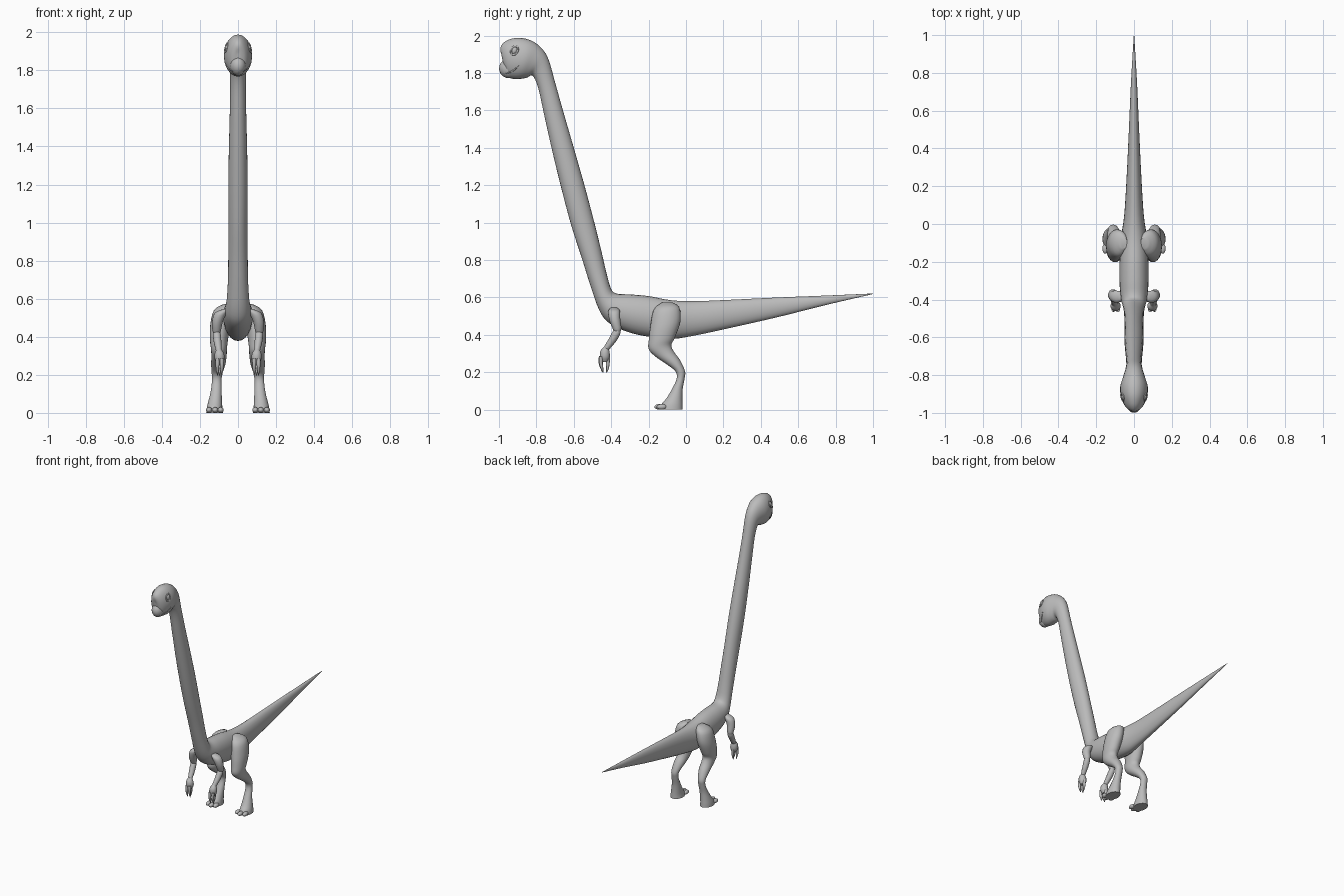
import bpy
import bmesh
import math
from mathutils import Vector, Matrix
from mathutils.bvhtree import BVHTree

cube = bpy.data.objects.get("Cube")
if cube:
    bpy.data.objects.remove(cube)

grey = bpy.data.materials.new("plain grey")
grey.use_nodes = True
grey.diffuse_color = (0.5, 0.5, 0.5, 1)
grey.node_tree.nodes["Principled BSDF"].inputs["Base Color"].default_value = (0.5, 0.5, 0.5, 1)


def finish(name, bm):
    bmesh.ops.recalc_face_normals(bm, faces=bm.faces)
    mesh = bpy.data.meshes.new(name)
    bm.to_mesh(mesh)
    bm.free()
    obj = bpy.data.objects.new(name, mesh)
    bpy.context.collection.objects.link(obj)
    mesh.materials.append(grey)
    bpy.ops.object.select_all(action="DESELECT")
    obj.select_set(True)
    bpy.context.view_layer.objects.active = obj
    bpy.ops.object.shade_smooth_by_angle(angle=math.radians(50))
    return obj


def smooth_stations(rows, steps=4):
    """Spline through the stations, passing exactly through each one."""
    out = []
    for i in range(len(rows) - 1):
        p0, p1 = rows[max(i - 1, 0)], rows[i]
        p2, p3 = rows[i + 1], rows[min(i + 2, len(rows) - 1)]
        for s in range(steps):
            t = s / steps
            out.append([b + 0.5 * t * (c - a + t * (2*a - 5*b + 4*c - d + t * (3*(b - c) + d - a)))
                        for a, b, c, d in zip(p0, p1, p2, p3)])
    return out + [list(rows[-1])]


def loft(name, rows, sides=24):
    """Each station: x, upper/front y z, lower/back y z, half width."""
    bm = bmesh.new()
    rings = []
    for x, ya, za, yb, zb, w in smooth_stations(rows):
        a, b = Vector((x, ya, za)), Vector((x, yb, zb))
        mid, half = (a + b) / 2, (a - b) / 2
        ring = []
        for k in range(sides):
            t = math.tau * k / sides
            ring.append(bm.verts.new(mid + half * math.cos(t) + Vector((w * math.sin(t), 0, 0))))
        rings.append(ring)
    for r, q in zip(rings, rings[1:]):
        for k in range(sides):
            n = (k + 1) % sides
            bm.faces.new((r[k], r[n], q[n], q[k]))
    bm.faces.new(rings[0])
    bm.faces.new(rings[-1])
    return finish(name, bm)


def limb(name, points, sides=14):
    """Round limb through points x, y, z, radius."""
    rows = []
    for i, (x, y, z, r) in enumerate(points):
        p, q = points[max(i - 1, 0)], points[min(i + 1, len(points) - 1)]
        d = Vector((q[1] - p[1], q[2] - p[2])).normalized() * r
        rows.append((x, y + d.y, z - d.x, y - d.y, z + d.x, r))
    return loft(name, rows, sides)


def ball(name, centre, size, tilt=0):
    bm = bmesh.new()
    m = Matrix.Translation(centre) @ Matrix.Rotation(tilt, 4, "X") @ Matrix.Diagonal((*size, 1))
    bmesh.ops.create_uvsphere(bm, u_segments=20, v_segments=12, radius=1, matrix=m)
    return finish(name, bm)


# Tail, trunk, neck and head as one continuous skin
body = loft("body", [(0, *row) for row in (
    (1.0, .621, 1.0, .618, .001),
    (.75, .61, .75, .56, .016),
    (.5, .60, .5, .497, .027),
    (.25, .588, .25, .44, .039),
    (.05, .58, .04, .395, .052),
    (-.08, .585, -.08, .378, .07),
    (-.2, .607, -.2, .39, .077),
    (-.3, .616, -.31, .415, .077),
    (-.37, .62, -.41, .462, .07),
    (-.40, .645, -.463, .53, .06),
    (-.425, .73, -.51, .66, .053),
    (-.453, .85, -.557, .81, .051),
    (-.49, 1.0, -.612, .98, .05),
    (-.543, 1.2, -.663, 1.17, .051),
    (-.60, 1.4, -.712, 1.37, .048),
    (-.658, 1.6, -.757, 1.57, .043),
    (-.70, 1.75, -.79, 1.72, .041),
    (-.738, 1.88, -.82, 1.785, .047),
    (-.785, 1.945, -.85, 1.775, .06),
    (-.84, 1.978, -.88, 1.769, .073),
    (-.90, 1.988, -.91, 1.767, .071),
    (-.95, 1.977, -.945, 1.775, .057),
    (-.98, 1.957, -.965, 1.80, .04),
    (-.992, 1.935, -.978, 1.85, .02),
    (-.992, 1.915, -.984, 1.89, .005))])
ball("muzzle", (0, -.948, 1.824), (.042, .051, .052), .3)

# Look up how wide the head is at a given spot
skin = bmesh.new()
for part in (body, bpy.data.objects["muzzle"]):
    skin.from_mesh(part.data)
tree = BVHTree.FromBMesh(skin)
skin.free()


def side_x(y, z):
    hit = tree.ray_cast(Vector((1, y, z)), Vector((-1, 0, 0)))[0]
    return hit.x if hit else 0.03


for label, s in (("left", 1), ("right", -1)):
    # Eye with a raised lid around it
    ex = side_x(-.917, 1.92)
    ball(label + "_eye", (s * (ex - .002), -.917, 1.92), (.009, .014, .019), -.35)
    bm = bmesh.new()
    ring = []
    for i in range(24):
        t = math.tau * i / 24
        out = Vector((0, math.cos(t), math.sin(t)))
        c = Vector((0, -.917 + .018 * out.y + .005 * out.z, 1.92 + .023 * out.z))
        c.x = side_x(c.y, c.z)
        ring.append([bm.verts.new(((c.x + .005 * math.sin(u)) * s,
                                   c.y + .005 * math.cos(u) * out.y,
                                   c.z + .005 * math.cos(u) * out.z))
                     for u in (math.tau * j / 8 for j in range(8))])
    for i in range(24):
        for j in range(8):
            a, b = ring[i], ring[(i + 1) % 24]
            bm.faces.new((a[j], a[(j + 1) % 8], b[(j + 1) % 8], b[j]))
    finish(label + "_eyelid", bm)

    # Mouth corner
    limb(label + "_lip", [(s * side_x(y, z), y, z, r) for y, z, r in (
        (-.972, 1.795, .002), (-.945, 1.803, .004),
        (-.918, 1.817, .004), (-.895, 1.84, .002))], 8)

    # Hind leg from hip to sole
    loft(label + "_leg", [(s * x, *row) for x, *row in (
        (.055, -.13, .572, -.07, .572, .02),
        (.078, -.172, .535, -.035, .545, .048),
        (.093, -.19, .45, -.03, .47, .053),
        (.10, -.198, .38, -.06, .385, .047),
        (.10, -.20, .325, -.078, .345, .042),
        (.10, -.165, .285, -.065, .31, .04),
        (.104, -.10, .24, -.032, .265, .037),
        (.11, -.057, .205, -.005, .205, .028),
        (.112, -.05, .165, -.008, .165, .025),
        (.115, -.075, .11, -.018, .11, .029),
        (.12, -.105, .06, -.02, .06, .036),
        (.123, -.13, .03, -.019, .025, .041),
        (.123, -.14, 0, -.018, 0, .044))])
    for i, (x, y) in enumerate(((.091, -.13), (.12, -.142), (.152, -.13))):
        ball(f"{label}_toe_{i + 1}", (s * x, y, .015), (.016, .027, .015))

    # Arm: upper arm, forearm, hand and fingers
    limb(label + "_upper_arm", [(s * x, *row) for x, *row in (
        (.062, -.385, .545, .018), (.09, -.385, .525, .032),
        (.108, -.38, .48, .029), (.112, -.367, .43, .022), (.112, -.366, .41, .012))])
    limb(label + "_forearm", [(s * x, *row) for x, *row in (
        (.112, -.362, .435, .014), (.111, -.372, .41, .021),
        (.107, -.395, .37, .02), (.10, -.428, .325, .015))])
    limb(label + "_hand", [(s * x, *row) for x, *row in (
        (.10, -.426, .335, .012), (.098, -.433, .31, .025),
        (.097, -.434, .28, .026), (.097, -.434, .255, .014))])
    for i, (x, y) in enumerate(((.085, -.455), (.108, -.453), (.097, -.416))):
        limb(f"{label}_finger_{i + 1}", [
            (s * x, y, .285, .011), (s * x, y - .002, .25, .010),
            (s * x, y * .8 - .2 * .434, .222, .007), (s * x, y * .5 - .5 * .434, .198, .002)], 10)
